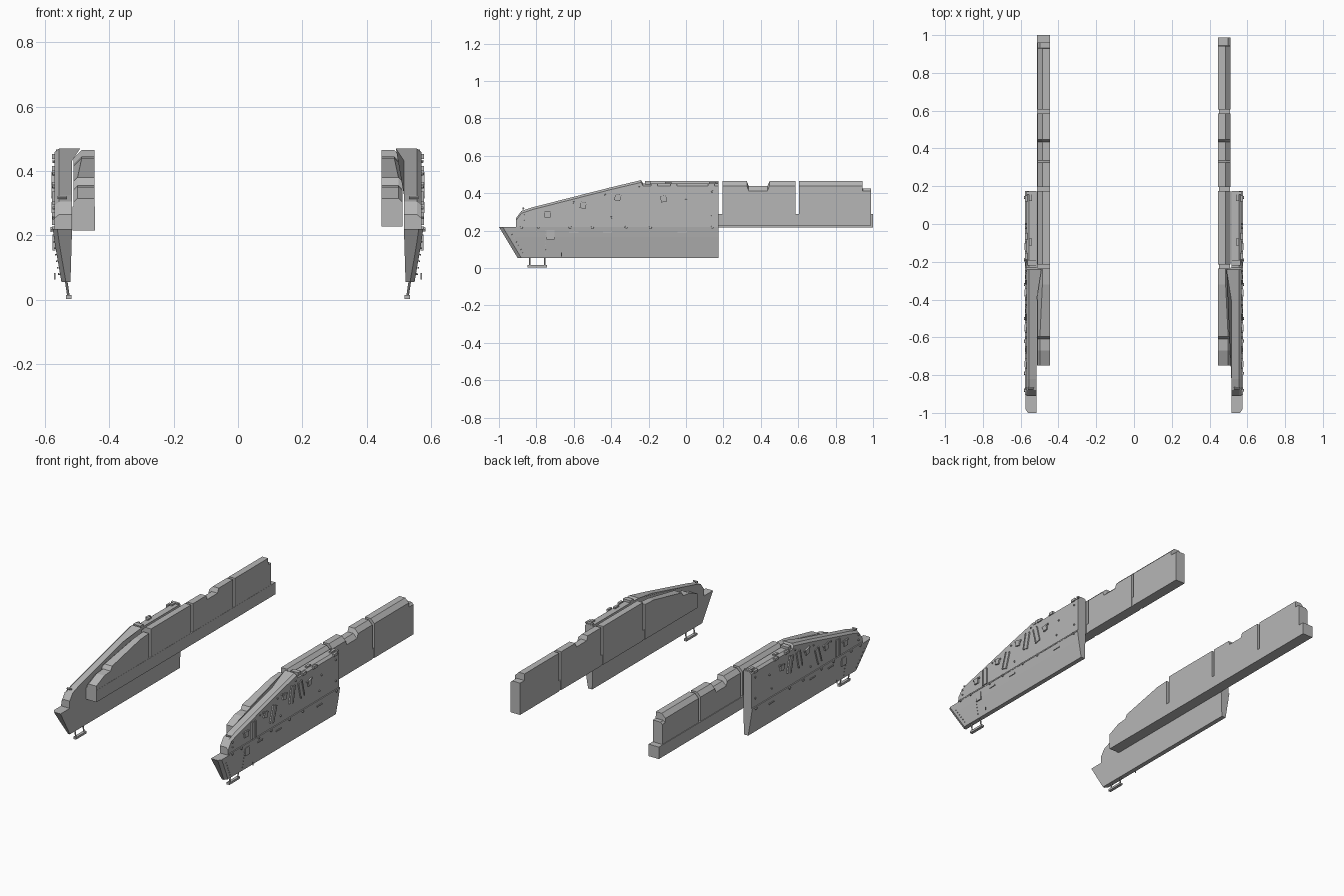
import bpy, bmesh, math
from mathutils import Matrix, Vector

if "Cube" in bpy.data.objects:
    bpy.data.objects.remove(bpy.data.objects["Cube"])

grey = bpy.data.materials.new("armour grey")
grey.diffuse_color = (0.47, 0.47, 0.47, 1)
grey.use_nodes = True
grey.node_tree.nodes["Principled BSDF"].inputs["Base Color"].default_value = grey.diffuse_color


def finish(name, bm):
    bmesh.ops.recalc_face_normals(bm, faces=bm.faces)
    me = bpy.data.meshes.new(name)
    bm.to_mesh(me)
    bm.free()
    me.materials.append(grey)
    ob = bpy.data.objects.new(name, me)
    bpy.context.collection.objects.link(ob)


def loft(name, sections):
    """Closed solid through matching rings of points."""
    bm = bmesh.new()
    rings = [[bm.verts.new(p) for p in s] for s in sections]
    n = len(rings[0])
    for a, b in zip(rings, rings[1:]):
        for i in range(n):
            j = (i + 1) % n
            bm.faces.new((a[i], a[j], b[j], b[i]))
    bm.faces.new(rings[0])
    bm.faces.new(rings[-1])
    finish(name, bm)


def add_box(bm, centre, size, tilt=0):
    m = (Matrix.Translation(centre) @ Matrix.Rotation(math.radians(tilt), 4, 'X')
         @ Matrix.Diagonal((*size, 1)))
    bmesh.ops.create_cube(bm, size=1, matrix=m)


def add_bolt(bm, centre, r, depth, sides=6):
    m = Matrix.Translation(centre) @ Matrix.Rotation(math.pi / 2, 4, 'Y')
    bmesh.ops.create_cone(bm, cap_ends=True, segments=sides, radius1=r,
                          radius2=r * 0.8, depth=depth, matrix=m)


def add_rod(bm, a, b, r):
    a, b = Vector(a), Vector(b)
    d = b - a
    m = Matrix.Translation((a + b) / 2) @ d.to_track_quat('Z', 'Y').to_matrix().to_4x4()
    bmesh.ops.create_cone(bm, cap_ends=True, segments=8, radius1=r, radius2=r,
                          depth=d.length, matrix=m)


def skirt(s, side):
    # lower skirt: tapered section with raked nose
    section = [(0.515, 0.22), (0.575, 0.22), (0.567, 0.165), (0.548, 0.055), (0.52, 0.055)]

    def lower_ring(offset, trim):
        return [(s * (x - (trim if x > 0.53 else 0)),
                 -1 + offset + (0.22 - z) * 0.6, z) for x, z in section]
    rear = [(s * x, 0.175, z) for x, z in section]
    loft("lower_skirt_" + side, [lower_ring(0, 0.014), lower_ring(0.02, 0), rear])

    # upper skirt: sloping roof line, bevelled outer top edge
    profile = [(-0.91, 0.22), (-0.91, 0.265), (-0.88, 0.305), (-0.82, 0.325),
               (-0.40, 0.432), (-0.24, 0.470), (-0.23, 0.452), (0.175, 0.452), (0.175, 0.22)]
    inner, mid, outer = [], [], []
    for y, z in profile:
        top = z > 0.23
        flare = 0.025 * max(0, 1 - abs(y + 0.24) / 0.16) if y < -0.235 else 0
        inner.append((s * (0.515 - flare * top), y, z))
        mid.append((s * 0.555, y, z))
        outer.append((s * 0.57, y, z - (0.012 if top else 0)))
    loft("upper_skirt_" + side, [inner, mid, outer])

    # slanted slots and grab brackets on the outer face
    bm = bmesh.new()
    for y, z, tilt in [(-0.665, 0.285, 0), (-0.475, 0.31, -18), (-0.29, 0.36, -12), (-0.2, 0.36, 14)]:
        for e in (-0.016, 0.016):
            c, t = math.cos(math.radians(tilt)), math.sin(math.radians(tilt))
            add_box(bm, (s * 0.573, y + e * c, z + e * t), (0.01, 0.007, 0.104), tilt)
        add_box(bm, (s * 0.571, y, z), (0.006, 0.03, 0.1), tilt)
    finish("slanted_slots_" + side, bm)
    bm = bmesh.new()
    for y, z, tilt in [(-0.74, 0.287, 0), (-0.55, 0.335, -12), (-0.365, 0.377, -12), (-0.12, 0.37, 10)]:
        add_box(bm, (s * 0.572, y, z), (0.014, 0.032, 0.034), tilt)
        add_box(bm, (s * 0.571, y, z + 0.014), (0.012, 0.054, 0.009), tilt)
    finish("grab_brackets_" + side, bm)

    # hinge line, access plate, seams
    bm = bmesh.new()
    add_box(bm, (s * 0.573, -0.365, 0.224), (0.008, 1.08, 0.008))
    add_box(bm, (s * 0.571, -0.725, 0.178), (0.008, 0.042, 0.05))
    add_box(bm, (s * 0.569, -0.665, 0.068 + 0.005), (0.004, 0.004, 0.02))
    for y in (-0.60, -0.42, -0.02):
        add_box(bm, (s * 0.571, y, 0.192), (0.008, 0.05, 0.008))
    finish("hinge_strips_" + side, bm)

    # bolts and rivets
    bm = bmesh.new()
    for y in (-0.88, -0.79, -0.62, -0.5, -0.32, -0.19, 0.14):
        add_bolt(bm, (s * 0.574, y, 0.219), 0.009, 0.016)
    for y, z in [(-0.87, 0.255), (-0.87, 0.285), (-0.6, 0.35), (-0.43, 0.39), (-0.25, 0.43),
                 (0.0, 0.37), (0.14, 0.41), (-0.02, 0.28), (0.14, 0.28), (-0.4, 0.27)]:
        add_bolt(bm, (s * 0.571, y, z), 0.006, 0.01)
    for i in range(7):
        z = 0.2 - i * 0.02
        x = 0.573 - max(0, 0.165 - z) * 0.17 - 0.003
        for y in (-0.955 + (0.22 - z) * 0.6, -0.75):
            add_bolt(bm, (s * x, y, z), 0.003, 0.005, 5)
    finish("bolts_" + side, bm)

    # roof fittings and edge lugs
    bm = bmesh.new()
    for y in (0.14, -0.095):
        add_box(bm, (s * 0.547, y, 0.455), (0.016, 0.035, 0.012))
    for y in (0.135, -0.065, -0.17):
        add_box(bm, (s * 0.57, y, 0.445), (0.014, 0.034, 0.016))
    add_box(bm, (s * 0.54, -0.205, 0.456), (0.05, 0.03, 0.02))
    add_box(bm, (s * 0.545, 0.165, 0.455), (0.05, 0.015, 0.008))
    add_bolt(bm, (s * 0.545, -0.87, 0.318), 0.006, 0.03)
    finish("roof_fittings_" + side, bm)

    # hanging foot step
    bm = bmesh.new()
    for y in (-0.835, -0.755):
        add_rod(bm, (s * 0.535, y, 0.07), (s * 0.526, y, 0.01), 0.004)
    add_box(bm, (s * 0.525, -0.795, 0.009), (0.018, 0.105, 0.013))
    finish("foot_step_" + side, bm)


def sponson(s, side, base):
    # storage boxes: vertical inner wall, chamfered outer top edge
    def box(name, stations):
        rings = []
        for y, top in stations:
            ch = 0.025 if top > 0.43 else 0.012
            rings.append([(s * x, y, z) for x, z in
                          [(0.445, base), (0.51, base), (0.51, top - ch),
                           (0.51 - ch, top), (0.445, top)]])
        loft(name + "_" + side, rings)
    box("front_sponson", [(-0.75, 0.315), (-0.67, 0.35), (-0.61, 0.355), (-0.595, 0.38),
                          (-0.32, 0.44), (-0.235, 0.445)])
    box("storage_box_1", [(-0.215, 0.465), (0.175, 0.465)])
    box("storage_box_2", [(0.195, 0.465), (0.325, 0.465), (0.335, 0.438), (0.435, 0.438),
                          (0.447, 0.465), (0.585, 0.465)])
    box("storage_box_3", [(0.605, 0.465), (0.943, 0.465), (0.945, 0.425), (0.988, 0.425)]
        if s > 0 else [(0.605, 0.465), (0.835, 0.465), (0.93, 0.465), (0.932, 0.425), (0.96, 0.425)])
    # narrow webs joining the boxes
    bm = bmesh.new()
    for y in (-0.225, 0.185, 0.595):
        add_box(bm, (s * 0.478, y, base + 0.03), (0.058, 0.03, 0.06))
    finish("box_webs_" + side, bm)


for s, side in ((1, "right"), (-1, "left")):
    skirt(s, side)
    sponson(s, side, 0.228 if s > 0 else 0.222)

# lower ledge carried by the left boxes only
bm = bmesh.new()
add_box(bm, (-0.479, 0.125, 0.253), (0.07, 1.75, 0.074))
finish("left_ledge", bm)
